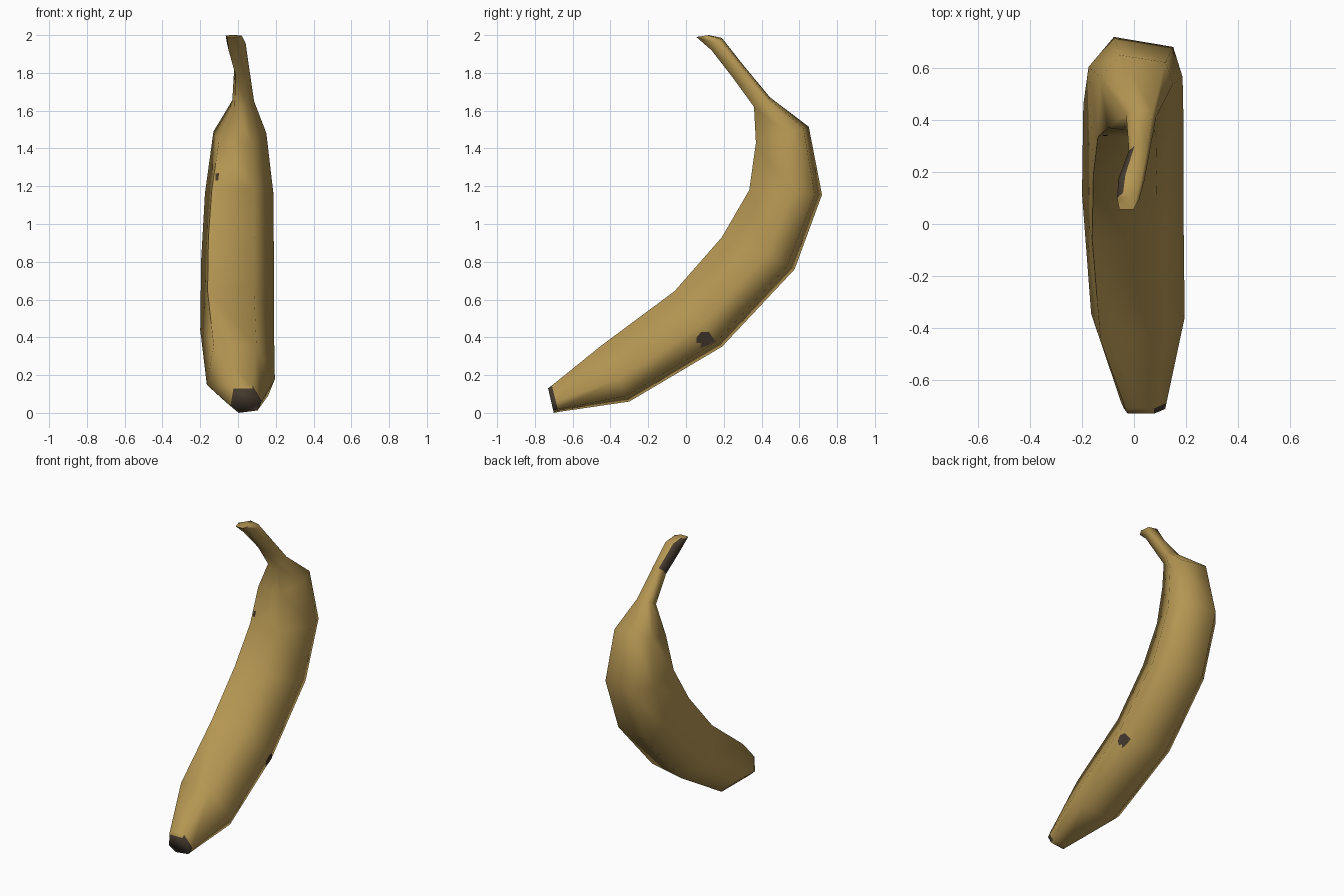
import bpy
import bmesh
import math
from mathutils import Vector
from mathutils.bvhtree import BVHTree

if "Cube" in bpy.data.objects:
    bpy.data.objects.remove(bpy.data.objects["Cube"], do_unlink=True)


def make_material(name, colour):
    mat = bpy.data.materials.new(name)
    mat.use_nodes = True
    mat.diffuse_color = (*colour, 1)
    shader = mat.node_tree.nodes["Principled BSDF"]
    shader.inputs["Base Color"].default_value = (*colour, 1)
    shader.inputs["Roughness"].default_value = 0.8
    return mat


peel = make_material("peel yellow", (0.46, 0.305, 0.085))
bruise = make_material("bruise brown", (0.06, 0.043, 0.028))

# Six-sided cross-section: (position across the width, position from back to inside)
SECTION = [(0.27, 0), (0.9, 0.1), (1, 0.4), (0.73, 1), (0.1, 1), (0, 0.3)]

# Rings from blossom tip to stem: back point (y, z), inside point (y, z), x range
RINGS = [
    ((-0.70, 0.00), (-0.73, 0.13), (-0.04, 0.12)),
    ((-0.675, 0.005), (-0.71, 0.145), (-0.05, 0.125)),
    ((-0.30, 0.06), (-0.45, 0.355), (-0.165, 0.195)),
    ((0.19, 0.35), (-0.06, 0.645), (-0.2, 0.19)),
    ((0.575, 0.76), (0.19, 0.93), (-0.195, 0.19)),
    ((0.72, 1.155), (0.335, 1.18), (-0.175, 0.187)),
    ((0.65, 1.515), (0.37, 1.43), (-0.13, 0.15)),
    ((0.445, 1.67), (0.36, 1.62), (-0.03, 0.085)),
    ((0.30, 1.845), (0.24, 1.785), (-0.02, 0.06)),
    ((0.19, 1.985), (0.135, 1.92), (-0.06, 0.04)),
    ((0.12, 2.0), (0.055, 1.99), (-0.065, 0.02)),
]


def ring_points(back, inside, span):
    for across, depth in SECTION:
        yield Vector((
            span[0] + (span[1] - span[0]) * across,
            back[0] + (inside[0] - back[0]) * depth,
            back[1] + (inside[1] - back[1]) * depth,
        ))


# Curved fruit, built by joining neighbouring rings
bm = bmesh.new()
rings = [[bm.verts.new(p) for p in ring_points(*r)] for r in RINGS]
count = len(SECTION)
for lower, upper in zip(rings, rings[1:]):
    for i in range(count):
        j = (i + 1) % count
        bm.faces.new((lower[i], lower[j], upper[j], upper[i]))
tip_cap = bm.faces.new(list(reversed(rings[0])))
bm.faces.new(rings[-1])
bmesh.ops.recalc_face_normals(bm, faces=bm.faces)
bm.normal_update()

# Dark tip, and the dried upper side of the stem end
for face in bm.faces:
    centre = face.calc_center_median()
    near_tip = centre.y < -0.66 and face.normal.x > 0.3
    on_stem = 1.86 < centre.z and centre.y > 0.1 and face.normal.x < -0.1
    if face is tip_cap or near_tip or on_stem:
        face.material_index = 1

surface = BVHTree.FromBMesh(bm)
mesh = bpy.data.meshes.new("fruit_body")
bm.to_mesh(mesh)
bm.free()
body = bpy.data.objects.new("fruit_body", mesh)
bpy.context.collection.objects.link(body)
mesh.materials.append(peel)
mesh.materials.append(bruise)
bpy.context.view_layer.objects.active = body
body.select_set(True)
bpy.ops.object.shade_smooth_by_angle(angle=math.radians(80))


# Thin bruise plates laid on the surface
def add_spot(name, outline, place, direction):
    spot = bmesh.new()
    corners = []
    for a, b in outline:
        hit, normal, _, _ = surface.ray_cast(place(a, b), direction)
        if hit:
            corners.append(spot.verts.new(hit + normal * 0.004))
    middle = sum((v.co for v in corners), Vector()) / len(corners)
    hub = spot.verts.new(middle)
    for first, second in zip(corners, corners[1:] + corners[:1]):
        spot.faces.new((hub, first, second))
    bmesh.ops.recalc_face_normals(spot, faces=spot.faces)
    spot.normal_update()
    if sum((f.normal.dot(direction) for f in spot.faces)) > 0:
        bmesh.ops.reverse_faces(spot, faces=spot.faces)
    data = bpy.data.meshes.new(name)
    spot.to_mesh(data)
    spot.free()
    data.materials.append(bruise)
    obj = bpy.data.objects.new(name, data)
    bpy.context.collection.objects.link(obj)


add_spot(
    "side_bruise",
    [(0.055, 0.4), (0.08, 0.43), (0.12, 0.43), (0.155, 0.38),
     (0.12, 0.36), (0.075, 0.345), (0.08, 0.37), (0.055, 0.37)],
    lambda y, z: Vector((1, y, z)),
    Vector((-1, 0, 0)),
)
add_spot(
    "inner_bruise",
    [(-0.12, 1.23), (-0.105, 1.23), (-0.1, 1.27), (-0.12, 1.265)],
    lambda x, z: Vector((x, -1, z)),
    Vector((0, 1, 0)),
)
